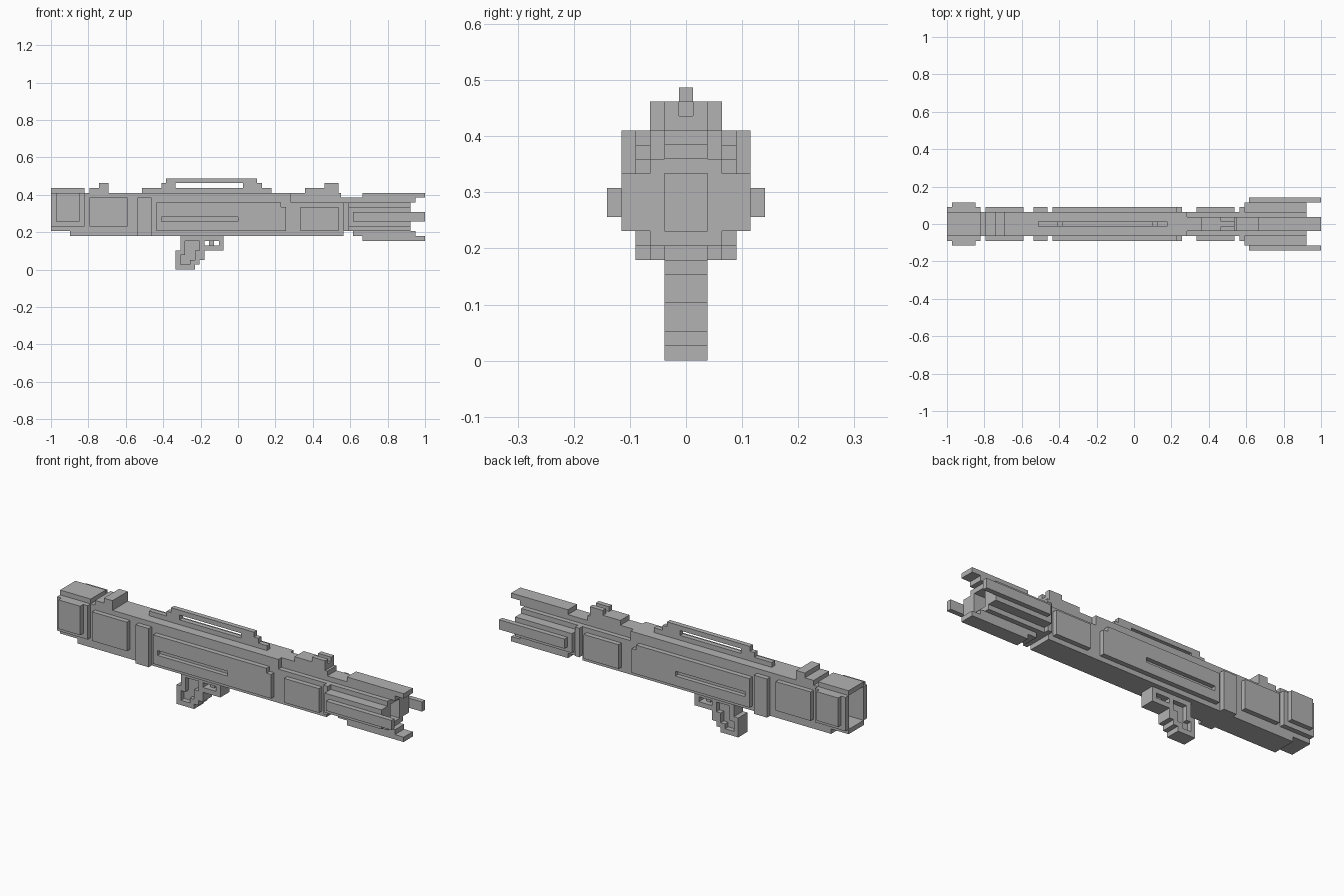
import bpy, bmesh

cube = bpy.data.objects.get("Cube")
if cube:
    bpy.data.objects.remove(cube, do_unlink=True)

U = 2 / 78          # one grid step of the blocky design
LENGTH = 78

grey = bpy.data.materials.new("plain grey")
grey.use_nodes = True
grey.diffuse_color = (0.45, 0.45, 0.45, 1)
grey.node_tree.nodes["Principled BSDF"].inputs["Base Color"].default_value = (0.45, 0.45, 0.45, 1)


def finish(name, bm):
    bmesh.ops.recalc_face_normals(bm, faces=bm.faces)
    mesh = bpy.data.meshes.new(name)
    bm.to_mesh(mesh)
    bm.free()
    mesh.materials.append(grey)
    obj = bpy.data.objects.new(name, mesh)
    bpy.context.collection.objects.link(obj)
    return obj


def plate(name, outline, y0, y1):
    """Extrude a side-on (x, z) outline in grid steps from y0 to y1."""
    bm = bmesh.new()
    face = bm.faces.new([bm.verts.new(((x - LENGTH / 2) * U, y0 * U, z * U)) for x, z in outline])
    out = bmesh.ops.extrude_face_region(bm, geom=[face])
    verts = [v for v in out["geom"] if isinstance(v, bmesh.types.BMVert)]
    bmesh.ops.translate(bm, verts=verts, vec=(0, (y1 - y0) * U, 0))
    return finish(name, bm)


def rect(x0, x1, z0, z1):
    return [(x0, z0), (x1, z0), (x1, z1), (x0, z1)]


def block(name, x0, x1, z0, z1, half):
    return plate(name, rect(x0, x1, z0, z1), -half, half)


def pair(name, outline, y0, y1):
    return [plate("right_" + name, outline, -y1, -y0), plate("left_" + name, outline, y0, y1)]


def cut(target, cutter):
    cutter.hide_render = True
    cutter.hide_viewport = True
    cutter.display_type = 'WIRE'
    mod = target.modifiers.new("cut", 'BOOLEAN')
    mod.operation = 'DIFFERENCE'
    mod.solver = 'EXACT'
    mod.object = cutter


# Main tube: full width behind, stepped shoulders in front
body = plate("main_body", [(4, 7), (61, 7), (61, 14), (50, 14), (50, 16), (4, 16)], -2.5, 2.5)
block("front_spine", 49.5, 60.5, 13, 16, 1.5)

# Rear block with a square bore
rear_block = block("rear_block", 0, 7, 8, 17, 2.5)
rear_shell = block("rear_shell", 0, 7, 9, 16, 3.5)
rear_bore = block("rear_bore_cutter", -1, 5.5, 9, 16, 2.4)
for part in (body, rear_block, rear_shell):
    cut(part, rear_bore)
pair("rear_cheek", rect(1, 6, 10, 16), 3, 4.5)

# Raised side panels
pair("rear_panel", rect(8, 16, 9, 15), 2, 3.5)
pair("clamp_band", rect(18, 21, 7, 15), 2, 3.5)
pair("front_panel", rect(52, 60, 8, 13), 2, 3.5)
long_panels = pair("long_panel", [(22, 8), (49, 8), (49, 13), (48, 13), (48, 14), (22, 14)], 2.5, 3.5)
for panel, groove in zip(long_panels, pair("groove_cutter", rect(23, 39, 10, 11), 2.6, 4)):
    cut(panel, groove)

# Carry handle
plate("carry_handle_base", rect(19, 46, 15.5, 17), -0.5, 0.5)
block("handle_rear_post", 23, 26, 17, 18, 0.5)
block("handle_front_post", 40, 44, 17, 18, 0.5)
block("handle_bar", 24, 43, 18, 19, 0.5)

# Sights
plate("rear_sight", [(8, 15.5), (12, 15.5), (12, 18), (10, 18), (10, 17), (8, 17)], -2.5, 2.5)
block("front_sight_base", 53, 60, 15.5, 17, 1.5)
pair("front_sight_post", rect(57, 60, 16.5, 18), 0.5, 1.5)

# Muzzle core and the prongs around it
block("muzzle_collar", 61, 62, 8, 14, 3.5)
core = block("muzzle_core", 61, 75, 8, 14, 2.5)
cut(core, block("muzzle_bore_cutter", 65, 77, 9, 13, 1.5))
plate("top_prong", [(60, 14), (76, 14), (76, 15), (78, 15), (78, 16), (65, 16), (65, 15), (60, 15)], -1.5, 1.5)
plate("bottom_prong", [(63, 8), (63, 7), (65, 7), (65, 6), (78, 6), (78, 7), (76, 7), (76, 8)], -1.5, 1.5)
pair("side_prong", rect(62, 75, 9, 13), 2.5, 4.5)
pair("side_rail", rect(63, 78, 10, 12), 4.5, 5.5)

# Stepped grip with recessed sides
grip = plate("grip", [(26, 0), (30, 0), (30, 1), (31, 1), (31, 2), (32, 2), (32, 7),
                      (27, 7), (27, 4), (26, 4)], -1.5, 1.5)
recess = [(27, 1), (29, 1), (29, 2), (30, 2), (30, 4), (31, 4), (31, 6), (28, 6), (28, 3), (27, 3)]
for cutter in pair("grip_recess_cutter", recess, 0.5, 2):
    cut(grip, cutter)

# Trigger guard and trigger
block("guard_bottom", 32, 36, 4, 5, 1.5)
block("guard_top", 32, 36, 6, 7, 1.5)
block("guard_front", 35, 36, 5, 6, 1.5)
block("trigger", 33, 34, 5, 6, 0.5)
